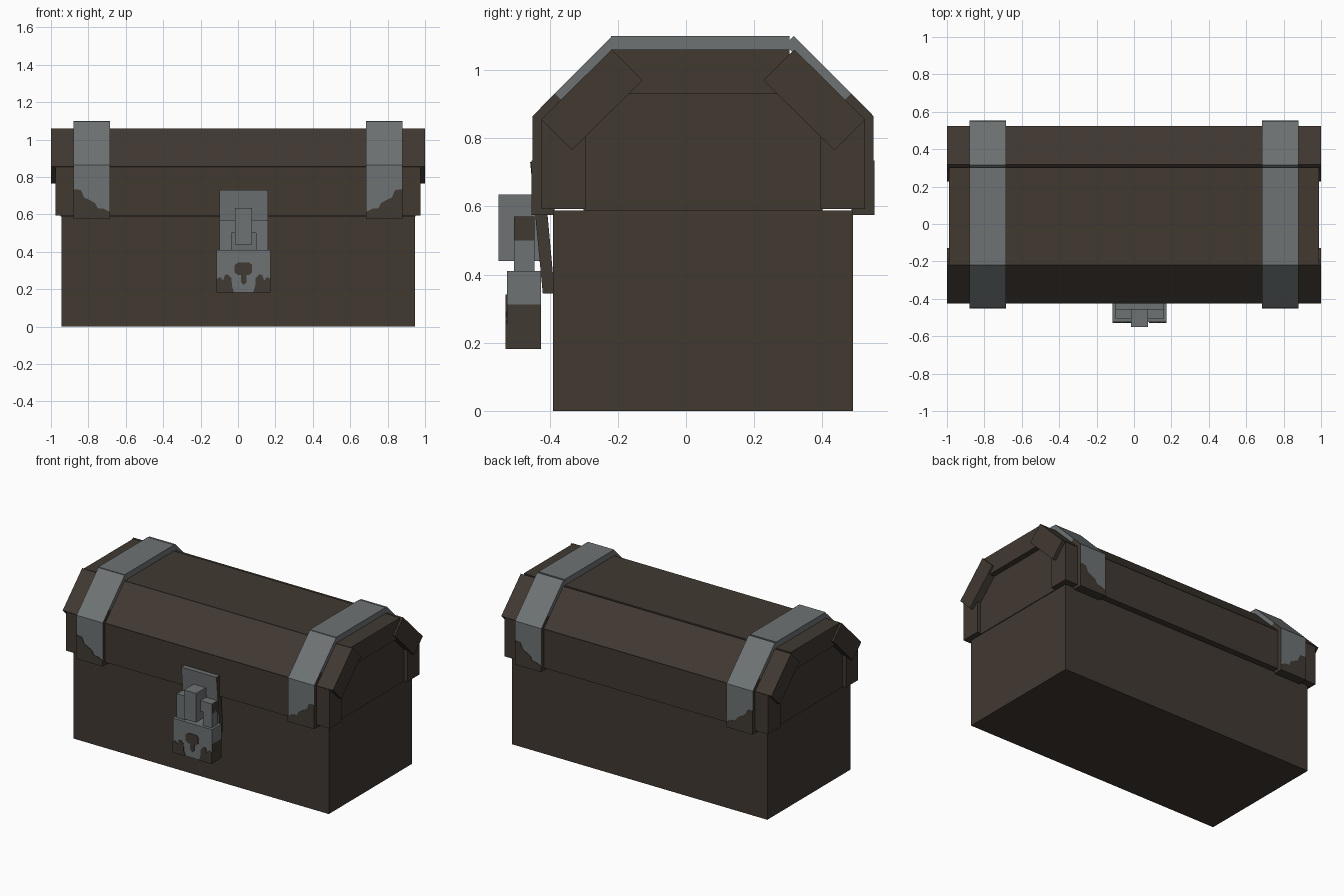
import bpy, bmesh
from mathutils import Vector

if "Cube" in bpy.data.objects:
    bpy.data.objects.remove(bpy.data.objects["Cube"])


def material(name, rgb):
    m = bpy.data.materials.new(name)
    m.diffuse_color = (*rgb, 1)
    m.use_nodes = True
    m.node_tree.nodes["Principled BSDF"].inputs["Base Color"].default_value = m.diffuse_color
    return m


WOOD = material("dark wood", (0.053, 0.041, 0.031))
IRON = material("grey iron", (0.155, 0.170, 0.174))
RUST = material("brown rust", (0.053, 0.042, 0.032))


def prism(name, pts, axis, lo, hi, mats, rule=None):
    """Extrude a closed outline: (y, z) points along x, or (x, z) points along y."""
    def place(p, d):
        return (d, p[0], p[1]) if axis == 'x' else (p[0], d, p[1])
    bm = bmesh.new()
    a = [bm.verts.new(place(p, lo)) for p in pts]
    b = [bm.verts.new(place(p, hi)) for p in pts]
    bm.faces.new(a)
    bm.faces.new(b)
    n = len(pts)
    for i in range(n):
        bm.faces.new((a[i], a[(i + 1) % n], b[(i + 1) % n], b[i]))
    bmesh.ops.recalc_face_normals(bm, faces=bm.faces)
    bm.normal_update()
    if rule:
        for f in bm.faces:
            f.material_index = rule(f.normal)
    me = bpy.data.meshes.new(name)
    bm.to_mesh(me)
    bm.free()
    for m in mats:
        me.materials.append(m)
    ob = bpy.data.objects.new(name, me)
    bpy.context.collection.objects.link(ob)
    return ob


def box(name, x, y, z, mats, rule=None):
    pts = [(y[0], z[0]), (y[1], z[0]), (y[1], z[1]), (y[0], z[1])]
    return prism(name, pts, 'x', x[0], x[1], mats, rule)


def rusty_sides(n):
    return 1 if abs(n.x) > 0.9 else 0


MID = 0.05  # depth centre of the chest


def flip(pts):
    return [(2 * MID - y, z) for y, z in pts]


# Chest body
box("chest_body", (-0.945, 0.945), (-0.39, 0.49), (0, 0.588), [WOOD])

# Lid end panels and inner core
prism("lid_core", [(-0.30, 0.588), (-0.30, 0.86), (-0.20, 0.95), (0.30, 0.95),
                   (0.40, 0.86), (0.40, 0.588)], 'x', -0.95, 0.95, [WOOD])

# Lid boards
box("lid_top_board", (-0.988, 0.988), (-0.22, 0.303), (0.93, 1.06), [WOOD])
upright = [(-0.425, 0.593), (-0.425, 0.853), (-0.295, 0.853), (-0.295, 0.593)]
slope = [(-0.425, 0.855), (-0.218, 1.06), (-0.127, 0.97), (-0.335, 0.765)]
for side, shape in (("front", lambda p: p), ("back", flip)):
    prism(f"lid_{side}_board", shape(upright), 'x', -0.976, 0.976, [WOOD])
    prism(f"lid_{side}_slope_board", shape(slope), 'x', -1, 1, [WOOD])

# Iron straps: top piece, sloped pieces, upright pieces with rusted ends
strap_low = [(-0.45, 0.575), (-0.45, 0.865), (-0.41, 0.865), (-0.385, 0.84), (-0.385, 0.575)]
strap_mid = [(-0.45, 0.865), (-0.385, 0.931), (-0.36, 0.906), (-0.425, 0.84)]
strap_high = [(-0.385, 0.931), (-0.216, 1.10), (-0.19, 1.074), (-0.36, 0.906)]
stain = [(0.88, 0.575), (0.88, 0.735), (0.84, 0.73), (0.822, 0.69), (0.785, 0.672),
         (0.765, 0.66), (0.75, 0.633), (0.72, 0.63), (0.685, 0.613), (0.685, 0.575)]
for s, label in ((-1, "left"), (1, "right")):
    lo, hi = sorted((s * 0.685, s * 0.88))
    box(f"{label}_strap_top", (lo, hi), (-0.22, 0.303), (1.05, 1.10), [IRON])
    for side, shape in (("front", lambda p: p), ("back", flip)):
        prism(f"{label}_{side}_strap_upright", shape(strap_low), 'x', lo, hi,
              [IRON, RUST], lambda n: 1 if abs(n.x) > 0.9 or n.z < -0.9 else 0)
        prism(f"{label}_{side}_strap_bend", shape(strap_mid), 'x', lo, hi,
              [IRON, RUST], rusty_sides)
        prism(f"{label}_{side}_strap_slope", shape(strap_high), 'x', lo, hi, [IRON])
        y = -0.453 if side == "front" else 2 * MID + 0.449
        prism(f"{label}_{side}_strap_rust", [(s * x, z) for x, z in stain],
              'y', y, y + 0.004, [RUST])

# Hasp plate and staple
prism("hasp_plate", [(-0.457, 0.73), (-0.42, 0.73), (-0.385, 0.345), (-0.42, 0.345)],
      'x', -0.10, 0.16, [IRON, RUST], rusty_sides)
box("hasp_staple", (-0.015, 0.075), (-0.55, -0.43), (0.44, 0.635), [IRON])

# Padlock shackle
box("shackle_bar", (-0.10, 0.16), (-0.505, -0.445), (0.50, 0.57), [IRON, RUST], rusty_sides)
for name, x in (("left", (-0.10, -0.035)), ("right", (0.095, 0.16))):
    box(f"shackle_{name}_leg", x, (-0.505, -0.445), (0.40, 0.51), [IRON])

# Padlock body, with rust on the lower part
LOCK_X, LOCK_Y = (-0.115, 0.175), (-0.525, -0.425)
box("padlock_upper", LOCK_X, LOCK_Y, (0.312, 0.41), [IRON])
box("padlock_lower", LOCK_X, LOCK_Y, (0.182, 0.312), [IRON, RUST],
    lambda n: 0 if n.y < -0.9 else 1)

# Keyhole and rust spots on the padlock face
keyhole = [(-0.018, 0.33), (0.0, 0.342), (0.06, 0.342), (0.075, 0.33), (0.075, 0.29),
           (0.06, 0.275), (0.045, 0.275), (0.045, 0.235), (0.03, 0.222), (0.015, 0.24),
           (0.015, 0.275), (0.0, 0.275), (-0.018, 0.29)]
spot = [(-0.145, 0.182), (-0.145, 0.255), (-0.125, 0.265), (-0.11, 0.245),
        (-0.10, 0.275), (-0.085, 0.28), (-0.065, 0.26), (-0.062, 0.215), (-0.05, 0.182)]
prism("keyhole", keyhole, 'y', -0.529, -0.524, [RUST])
for s, label in ((1, "left"), (-1, "right")):
    prism(f"padlock_{label}_rust", [(0.03 + s * x, z) for x, z in spot],
          'y', -0.529, -0.524, [RUST])
